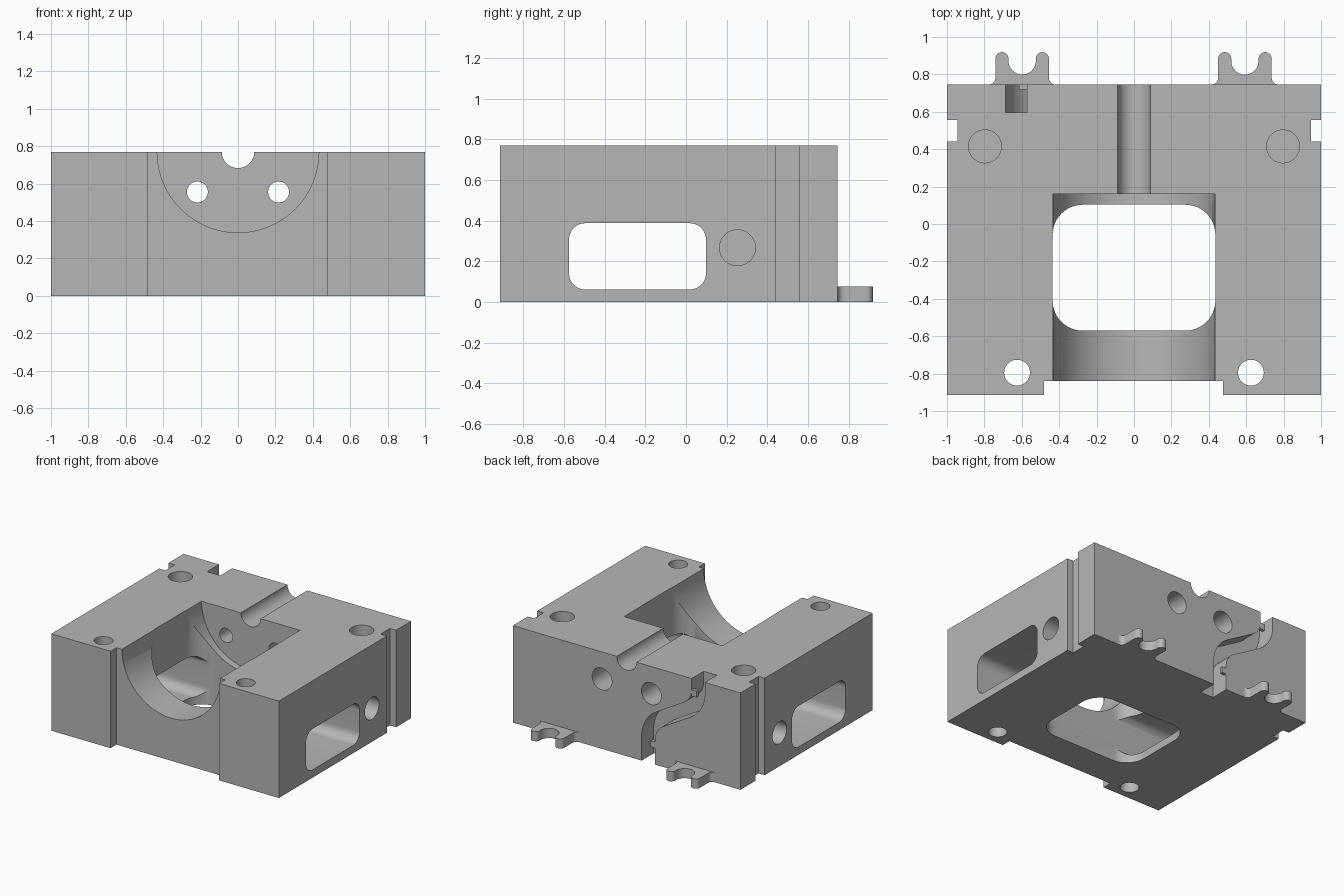
import bpy, bmesh
from math import sin, cos, pi, radians

cube = bpy.data.objects.get("Cube")
if cube:
    bpy.data.objects.remove(cube, do_unlink=True)

grey = bpy.data.materials.new("plain grey")
grey.use_nodes = True
grey.diffuse_color = (0.47, 0.47, 0.47, 1)
grey.node_tree.nodes["Principled BSDF"].inputs["Base Color"].default_value = (0.47, 0.47, 0.47, 1)


def arc(cx, cy, r, a0, a1, n=12):
    """Points along a circular arc, angles in degrees."""
    angles = [radians(a0 + (a1 - a0) * i / n) for i in range(n + 1)]
    return [(cx + r * cos(a), cy + r * sin(a)) for a in angles]


def circle(cx, cy, r, n=48):
    return arc(cx, cy, r, 0, 360, n)[:-1]


def rect(x0, x1, y0, y1):
    return [(x0, y0), (x1, y0), (x1, y1), (x0, y1)]


def round_rect(x0, x1, y0, y1, r):
    return (arc(x1 - r, y1 - r, r, 0, 90) + arc(x0 + r, y1 - r, r, 90, 180)
            + arc(x0 + r, y0 + r, r, 180, 270) + arc(x1 - r, y0 + r, r, 270, 360))


def prism(name, outline, axis, lo, hi):
    """Extrude a flat outline along an axis between two positions."""
    place = {"x": lambda a, b, t: (t, a, b),
             "y": lambda a, b, t: (a, t, b),
             "z": lambda a, b, t: (a, b, t)}[axis]
    bm = bmesh.new()
    ends = [[bm.verts.new(place(a, b, t)) for a, b in outline] for t in (lo, hi)]
    bm.faces.new(ends[0])
    bm.faces.new(ends[1])
    n = len(outline)
    for i in range(n):
        j = (i + 1) % n
        bm.faces.new((ends[0][i], ends[0][j], ends[1][j], ends[1][i]))
    bmesh.ops.recalc_face_normals(bm, faces=bm.faces)
    mesh = bpy.data.meshes.new(name)
    bm.to_mesh(mesh)
    bm.free()
    mesh.materials.append(grey)
    obj = bpy.data.objects.new(name, mesh)
    bpy.context.collection.objects.link(obj)
    return obj


def activate(obj):
    bpy.ops.object.select_all(action="DESELECT")
    obj.select_set(True)
    bpy.context.view_layer.objects.active = obj


TOP, BACK, FRONT, DECK = 0.77, 0.745, -0.915, 0.16
body = prism("block_body", rect(-1, 1, FRONT, BACK), "z", 0, TOP)


def cut(outline, axis, lo, hi):
    cutter = prism("cutter", outline, axis, lo, hi)
    cutter.hide_render = True
    activate(body)
    mod = body.modifiers.new("cut", "BOOLEAN")
    mod.operation = "DIFFERENCE"
    mod.solver = "EXACT"
    mod.object = cutter
    bpy.ops.object.modifier_apply(modifier=mod.name)
    bpy.data.objects.remove(cutter, do_unlink=True)


# Front recess, half-round cradle, cable channel on top
cut(rect(-0.48, 0.475, -1.1, -0.84), "z", -0.1, 1)
cut(circle(0, TOP, 0.432, 96), "y", -1.1, DECK)
cut(circle(0, TOP, 0.087), "y", 0.1, 0.9)

# Floor opening and the window running through both sides
cut(round_rect(-0.435, 0.435, -0.57, 0.103, 0.16), "z", -0.1, 0.9)
cut(round_rect(-0.575, 0.098, 0.062, 0.388, 0.08), "x", -1.1, 1.1)

# Mirrored holes and side grooves
for s in (-1, 1):
    cut(circle(s * 0.625, -0.795, 0.069), "z", -0.1, 0.9)
    cut(circle(s * 0.797, 0.415, 0.088), "z", 0.45, 0.9)
    cut(circle(0.253, 0.267, 0.088), "x", *sorted((s * 0.68, s * 1.1)))
    cut(circle(s * 0.217, 0.555, 0.056), "y", 0.1, 0.5)
    cut(circle(s * 0.217, 0.555, 0.087), "y", 0.4, 0.9)
    cut(rect(0.44, 0.557, -0.1, 0.9), "x", *sorted((s * 0.945, s * 1.1)))

# Winding wire slot down the back
W = 0.058
upper = [arc(-0.43, 0.683, 0.2 + d, 180, 240) for d in (W, -W)]
lower = [arc(-0.39, 0.197, 0.2 + d, 60, 0) for d in (-W, W)]
slot = ([(-0.63 - W, 0.9)] + upper[0] + lower[0] + [(-0.19 - W, -0.1)]
        + [(-0.19 + W, -0.1)] + lower[1][::-1] + upper[1][::-1] + [(-0.63 + W, 0.9)])
cut(slot, "y", 0.595, 0.9)

# Small wire retaining nubs at the slot mouth
prism("upper_slot_nub", rect(-0.615, -0.57, 0.63, 0.68), "y", 0.72, BACK)
prism("lower_slot_nub", rect(-0.25, -0.21, 0.13, 0.18), "y", 0.72, BACK)

# Forked lugs along the back foot
parts = [body]
for side, c in (("right", -0.598), ("left", 0.593)):
    half = (arc(0.18, BACK + 0.037, 0.037, 270, 180, 8)
            + arc(0.108, 0.884, 0.035, 0, 180)
            + arc(0, 0.872, 0.073, 0, -90))
    outline = [(c + x, y) for x, y in half] + [(c - x, y) for x, y in half[-2::-1]]
    parts.append(prism(side + "_fork_lug", outline, "z", 0, 0.077))

for obj in parts:
    activate(obj)
    bpy.ops.object.shade_smooth_by_angle(angle=radians(30))
